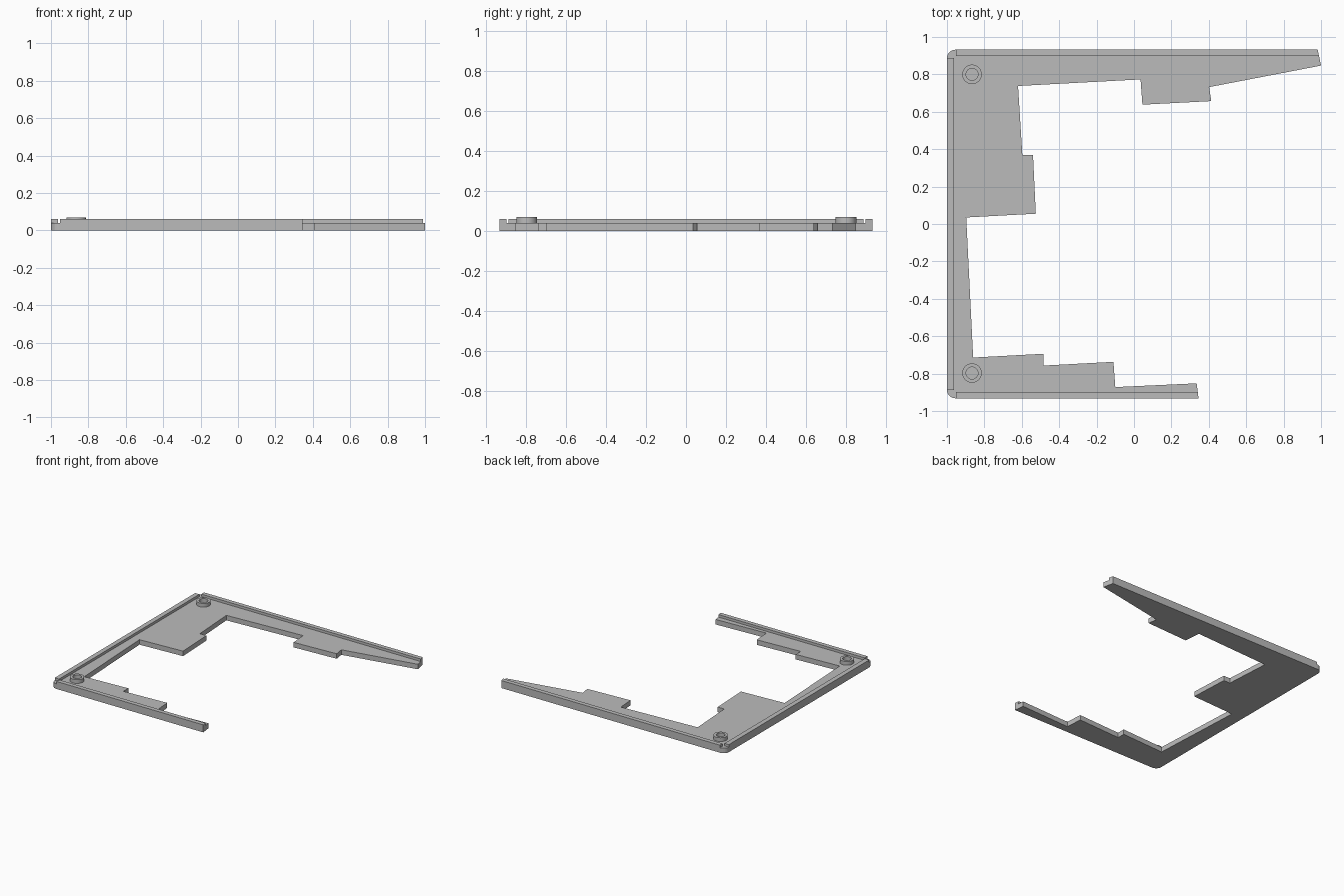
import bpy, bmesh, math

cube = bpy.data.objects.get("Cube")
if cube:
    bpy.data.objects.remove(cube, do_unlink=True)

grey = bpy.data.materials.new("plain grey")
grey.use_nodes = True
colour = (0.5, 0.5, 0.5, 1)
grey.diffuse_color = colour
grey.node_tree.nodes["Principled BSDF"].inputs["Base Color"].default_value = colour

PLATE, RIM, BOSS = 0.04, 0.06, 0.07


def finish(name, bm):
    bmesh.ops.recalc_face_normals(bm, faces=bm.faces)
    mesh = bpy.data.meshes.new(name)
    bm.to_mesh(mesh)
    bm.free()
    mesh.materials.append(grey)
    ob = bpy.data.objects.new(name, mesh)
    bpy.context.collection.objects.link(ob)
    return ob


def slab(name, outline, z0, z1):
    """Extrude a flat outline from z0 to z1."""
    bm = bmesh.new()
    face = bm.faces.new([bm.verts.new((x, y, z0)) for x, y in outline])
    top = bmesh.ops.extrude_face_region(bm, geom=[face])["geom"]
    for v in top:
        if isinstance(v, bmesh.types.BMVert):
            v.co.z = z1
    return finish(name, bm)


def corner(side, r=0.045, steps=6):
    """Rounded outer corner, from the long edge round to the end edge."""
    pts = []
    for i in range(steps + 1):
        a = math.pi / 2 * (1 + i / steps)
        pts.append((-1 + r + r * math.cos(a), side * (0.932 - r + r * math.sin(a))))
    return pts


# Base plate with stepped inner edge
inner = [(0.345, -0.932), (0.335, -0.852), (-0.10, -0.872), (-0.11, -0.737),
         (-0.485, -0.757), (-0.485, -0.694), (-0.86, -0.714), (-0.897, 0.035),
         (-0.525, 0.055), (-0.54, 0.37), (-0.597, 0.37), (-0.62, 0.738),
         (0.035, 0.773), (0.045, 0.638), (0.413, 0.657), (0.402, 0.732),
         (1.0, 0.847), (0.982, 0.932)]
slab("base_plate", inner + corner(1) + corner(-1)[::-1], 0, PLATE)

# Raised rims along the outer edges, separated at the corners
slab("back_rim", [(-0.953, 0.932), (-0.953, 0.897), (0.989, 0.897), (0.982, 0.932)], PLATE, RIM)
slab("front_rim", [(-0.953, -0.932), (0.345, -0.932), (0.341, -0.897), (-0.953, -0.897)], PLATE, RIM)
slab("side_rim", [(-1, -0.887), (-0.962, -0.887), (-0.962, 0.887), (-1, 0.887)], PLATE, RIM)


# Ring bosses at the two corners
def boss(name, x, y, outer=0.052, bore=0.032, n=40):
    bm = bmesh.new()
    rings = []
    for r, z in ((outer, PLATE), (outer, BOSS), (bore, BOSS), (bore, PLATE)):
        rings.append([bm.verts.new((x + r * math.cos(math.tau * i / n),
                                    y + r * math.sin(math.tau * i / n), z)) for i in range(n)])
    for k in range(4):
        a, b = rings[k], rings[(k + 1) % 4]
        for i in range(n):
            j = (i + 1) % n
            bm.faces.new((a[i], a[j], b[j], b[i]))
    ob = finish(name, bm)
    bpy.ops.object.select_all(action="DESELECT")
    ob.select_set(True)
    bpy.context.view_layer.objects.active = ob
    bpy.ops.object.shade_smooth_by_angle()


for label, y in (("front_boss", -0.797), ("back_boss", 0.8)):
    boss(label, -0.866, y)
